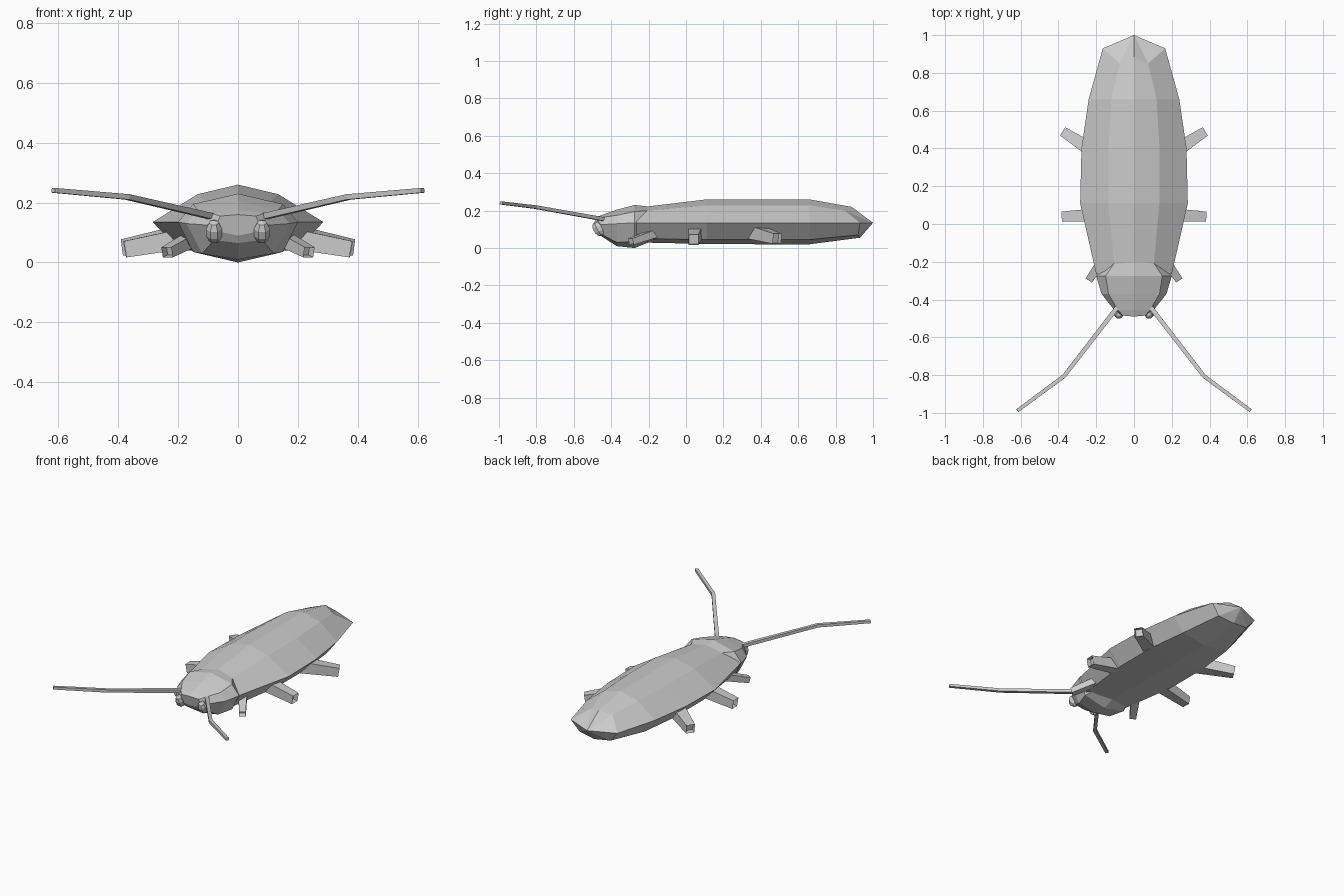
import bpy, bmesh
from mathutils import Vector

if "Cube" in bpy.data.objects:
    bpy.data.objects.remove(bpy.data.objects["Cube"])


def finish(name, bm):
    bmesh.ops.recalc_face_normals(bm, faces=bm.faces[:])
    me = bpy.data.meshes.new(name)
    bm.to_mesh(me)
    bm.free()
    ob = bpy.data.objects.new(name, me)
    bpy.context.collection.objects.link(ob)
    return ob


def skin(bm, rings, cap_start=True, cap_end=True):
    """Bridge equal-length loops of points with quads."""
    loops = [[bm.verts.new(p) for p in r] for r in rings]
    n = len(loops[0])
    for a, b in zip(loops, loops[1:]):
        for i in range(n):
            j = (i + 1) % n
            bm.faces.new((a[i], a[j], b[j], b[i]))
    if cap_start:
        bm.faces.new(loops[0])
    end = bm.faces.new(loops[-1]) if cap_end else None
    return loops, end


def section(y, top, shoulder, side, low, bottom, shift=(0, 0, 0, 0, 0)):
    """Eight-sided body section, mirrored about x = 0."""
    half = [(0, top), shoulder, side, low, (0, bottom)]
    pts = [Vector((x, y + d, z)) for (x, z), d in zip(half, shift)]
    return pts + [Vector((-p.x, p.y, p.z)) for p in pts[3:0:-1]]


def square(c, direction, w, h):
    """Rectangular section perpendicular to a direction."""
    d = Vector(direction).normalized()
    u = d.cross(Vector((0, 0, 1))).normalized()
    v = u.cross(d)
    return [Vector(c) + u * w * a + v * h * b
            for a, b in ((-.5, -.5), (.5, -.5), (.5, .5), (-.5, .5))]


# Folded-wing body with pointed tail
bm = bmesh.new()
loops, _ = skin(bm, [
    section(-.265, .215, (.10, .195), (.20, .135), (.15, .05), .03),
    section(.11, .26, (.135, .228), (.285, .135), (.20, .045), .022),
    section(.40, .26, (.135, .228), (.278, .135), (.20, .045), .02),
    section(.66, .26, (.12, .228), (.24, .135), (.17, .045), .02),
    section(.90, .22, (.075, .20), (.165, .135), (.11, .07), .055,
            (-.015, -.05, .03, .02, .03)),
], cap_end=False)
tip = bm.verts.new((0, 1.0, .135))
for i in range(8):
    bm.faces.new((loops[-1][i], loops[-1][(i + 1) % 8], tip))
finish("body", bm)

# Head shield
bm = bmesh.new()
skin(bm, [
    section(-.20, .222, (.10, .20), (.14, .135), (.11, .06), .03),
    section(-.275, .23, (.15, .195), (.20, .135), (.15, .035), 0),
    section(-.37, .205, (.135, .175), (.172, .13), (.12, .03), .01),
    section(-.455, .175, (.085, .163), (.105, .125), (.08, .075), .065),
    section(-.485, .16, (.06, .155), (.07, .13), (.05, .10), .09,
            (-.005, 0, .005, .01, .015)),
])
finish("head", bm)

# Legs: base, end, start and end widths, heights
LEGS = {
    "front_leg": ((.14, -.15, .085), (.237, -.295, .034), .05, .04, .045, .035),
    "middle_leg": ((.15, .05, .085), (.378, .04, .044), .075, .052, .07, .055),
    "rear_leg": ((.16, .35, .09), (.374, .488, .05), .085, .052, .075, .055),
}
for label, s in (("left", -1), ("right", 1)):
    for name, (a, b, w0, w1, h0, h1) in LEGS.items():
        a, b = Vector((a[0] * s, *a[1:])), Vector((b[0] * s, *b[1:]))
        bm = bmesh.new()
        _, end = skin(bm, [square(a, b - a, w0, h0), square(b, b - a, w1, h1)])
        # Hollow stub end
        bmesh.ops.inset_region(bm, faces=[end], thickness=.01)
        bmesh.ops.translate(bm, verts=end.verts[:], vec=(a - b).normalized() * .03)
        finish(f"{label}_{name}", bm)

    # Bent antenna
    p = [Vector((x * s, y, z)) for x, y, z in
         ((.08, -.43, .152), (.37, -.805, .219), (.617, -.988, .241))]
    bm = bmesh.new()
    skin(bm, [square(p[0], p[1] - p[0], .024, .02),
              square(p[1], p[2] - p[0], .021, .018),
              square(p[2], p[2] - p[1], .019, .016)])
    finish(f"{label}_antenna", bm)

    # Faceted eye
    bm = bmesh.new()
    bmesh.ops.create_uvsphere(bm, u_segments=7, v_segments=5, radius=1)
    bmesh.ops.scale(bm, vec=(.029, .032, .043), verts=bm.verts)
    eye = finish(f"{label}_eye", bm)
    eye.location = (.08 * s, -.468, .103)
    eye.rotation_euler = (.5, 0, 0)
